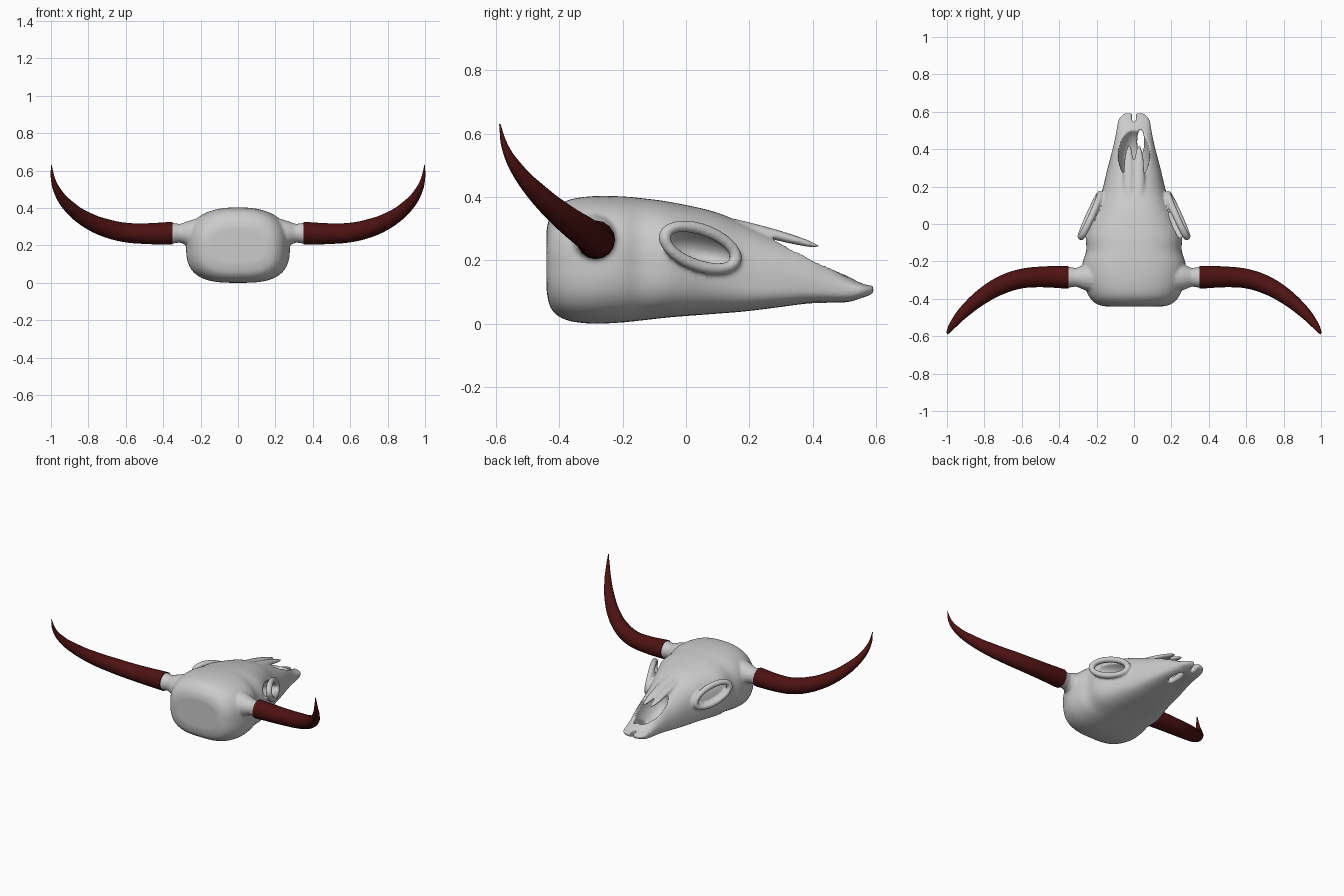
import bpy, bmesh, math
from mathutils import Matrix, Vector

if "Cube" in bpy.data.objects:
    bpy.data.objects.remove(bpy.data.objects["Cube"])

C = bpy.context


def finish(name, bm, matrix=None):
    if matrix:
        bm.transform(matrix)
    bmesh.ops.recalc_face_normals(bm, faces=bm.faces)
    me = bpy.data.meshes.new(name)
    bm.to_mesh(me)
    bm.free()
    ob = bpy.data.objects.new(name, me)
    C.collection.objects.link(ob)
    return ob


def placed(center, size, rot=None, side=1):
    m = Matrix.Translation(center) @ (rot or Matrix.Identity(4)) @ Matrix.Diagonal((*size, 1))
    return Matrix.Diagonal((side, 1, 1, 1)) @ m


def ball(name, matrix):
    bm = bmesh.new()
    bmesh.ops.create_uvsphere(bm, u_segments=32, v_segments=20, radius=1)
    return finish(name, bm, matrix)


def ring(name, rx, ry, r, matrix):
    bm = bmesh.new()
    n, k = 40, 10
    v = []
    for i in range(n):
        a = 2 * math.pi * i / n
        for j in range(k):
            b = 2 * math.pi * j / k
            v.append(bm.verts.new(((rx + r * math.cos(b)) * math.cos(a),
                                   (ry + r * math.cos(b)) * math.sin(a), r * math.sin(b))))
    for i in range(n):
        for j in range(k):
            p, q = (i + 1) % n, (j + 1) % k
            bm.faces.new((v[i*k+j], v[p*k+j], v[p*k+q], v[i*k+q]))
    return finish(name, bm, matrix)


def tube(name, pts, side, res=6):
    cu = bpy.data.curves.new(name, 'CURVE')
    cu.dimensions = '3D'
    cu.bevel_depth, cu.bevel_resolution = 1, 6
    cu.resolution_u, cu.use_fill_caps = res, True
    sp = cu.splines.new('BEZIER')
    sp.bezier_points.add(len(pts) - 1)
    for bp, (x, y, z, r) in zip(sp.bezier_points, pts):
        bp.co, bp.radius = (side * x, y, z), r
        bp.handle_left_type = bp.handle_right_type = 'AUTO'
    tmp = bpy.data.objects.new(name, cu)
    C.collection.objects.link(tmp)
    C.view_layer.update()
    me = bpy.data.meshes.new_from_object(tmp.evaluated_get(C.evaluated_depsgraph_get()))
    bpy.data.objects.remove(tmp)
    bm = bmesh.new()
    bm.from_mesh(me)
    bmesh.ops.remove_doubles(bm, verts=bm.verts, dist=0.0001)
    return finish(name, bm)


# Cranium and snout: stations of (y, half width, bottom z, widest z, top z)
stations = [
    (-0.44, 0.16, 0.10, 0.20, 0.30), (-0.425, 0.205, 0.045, 0.20, 0.345),
    (-0.38, 0.245, 0.012, 0.20, 0.387), (-0.30, 0.275, 0.0, 0.20, 0.402),
    (-0.21, 0.275, 0.003, 0.21, 0.402), (-0.14, 0.255, 0.01, 0.20, 0.396),
    (-0.05, 0.255, 0.02, 0.19, 0.384), (0.08, 0.205, 0.03, 0.16, 0.356),
    (0.18, 0.17, 0.038, 0.13, 0.318), (0.28, 0.146, 0.05, 0.12, 0.275),
    (0.38, 0.12, 0.063, 0.115, 0.238), (0.45, 0.103, 0.066, 0.112, 0.192),
    (0.51, 0.092, 0.068, 0.108, 0.15), (0.56, 0.082, 0.082, 0.108, 0.126),
    (0.592, 0.052, 0.095, 0.109, 0.12)]
rows = []
vs = [Vector(s) for s in stations]
for i in range(len(vs) - 1):
    a, b, c, d = vs[max(i-1, 0)], vs[i], vs[i+1], vs[min(i+2, len(vs)-1)]
    for t in (0, 0.25, 0.5, 0.75):
        rows.append(b + 0.5*t*((c-a) + t*((2*a - 5*b + 4*c - d) + t*(3*(b-c) + d - a))))
rows.append(vs[-1])
bm = bmesh.new()
N = 56
loops = []
for y, w, zb, zm, zt in rows:
    loop = []
    for k in range(N):
        a = 2 * math.pi * k / N
        c, s = math.cos(a), math.sin(a)
        e = 2 / 2.4 if s > 0 else 2 / 3
        h = zt - zm if s > 0 else zm - zb
        loop.append(bm.verts.new((math.copysign(abs(c)**e, c) * w, y,
                                  zm + math.copysign(abs(s)**e, s) * h)))
    loops.append(loop)
for p, q in zip(loops, loops[1:]):
    for k in range(N):
        bm.faces.new((p[k], p[(k+1) % N], q[(k+1) % N], q[k]))
bm.faces.new(loops[0])
bm.faces.new(loops[-1])
skull = finish("skull", bm)

# Orientation of the eye socket: long axis along the cheek, normal outwards
d = Vector((-0.11, 0.25, -0.085)).normalized()
n = Vector((0.88, 0.40, 0.12))
n = (n - n.dot(d) * d).normalized()
u = n.cross(d)
eye = Matrix((d, u, n)).transposed().to_4x4()
eye_at = Vector((0.232, 0.045, 0.24))

# Cutters: nasal cavity, eye sockets, palate holes, slit in the snout tip
cutters = [ball("nasal_cavity", placed((0, 0.375, 0.225), (0.083, 0.155, 0.125)))]
for s in (1, -1):
    cutters.append(ball("socket_cut", placed(eye_at, (0.125, 0.055, 0.10), eye, s)))
    cutters.append(ball("palate_cut", placed((0.036, 0.44, 0.1), (0.019, 0.068, 0.2), None, s)))
bm = bmesh.new()
bmesh.ops.create_cube(bm, size=1)
cutters.append(finish("tip_slit", bm, placed((0, 0.59, 0.11), (0.022, 0.09, 0.2))))
C.view_layer.objects.active = skull
for cut in cutters:
    mod = skull.modifiers.new("cut", 'BOOLEAN')
    mod.operation, mod.solver, mod.object = 'DIFFERENCE', 'EXACT', cut
    bpy.ops.object.modifier_apply(modifier=mod.name)
    bpy.data.objects.remove(cut)

# Added bone: socket rims, nasal prongs, horn cores
parts = [skull]
slope = Matrix.Rotation(-0.265, 4, 'X')
for s in (1, -1):
    parts.append(ring("rim", 0.128, 0.058, 0.02, placed(eye_at, (1, 1, 1), eye, s)))
    parts.append(ball("nasal", placed((0.027, 0.24, 0.292), (0.03, 0.19, 0.017), slope, s)))
    parts.append(tube("core", [(0.2, -0.285, 0.262, 0.09), (0.26, -0.285, 0.264, 0.07),
                               (0.31, -0.285, 0.265, 0.05), (0.36, -0.285, 0.265, 0.058)], s))

# Fuse everything into one smooth bone
bpy.ops.object.select_all(action='DESELECT')
for p in parts:
    p.select_set(True)
C.view_layer.objects.active = skull
bpy.ops.object.join()
mod = skull.modifiers.new("fuse", 'REMESH')
mod.mode, mod.voxel_size, mod.use_smooth_shade = 'VOXEL', 0.007, True
mod = skull.modifiers.new("soften", 'SMOOTH')
mod.factor, mod.iterations = 0.5, 6

# Horns
horn_mat = bpy.data.materials.new("horn_red")
horn_mat.diffuse_color = (0.075, 0.006, 0.006, 1)
horn_mat.use_nodes = True
horn_mat.node_tree.nodes["Principled BSDF"].inputs["Base Color"].default_value = horn_mat.diffuse_color
path = [(0.35, -0.285, 0.265, 0.061), (0.5, -0.283, 0.263, 0.055), (0.6, -0.292, 0.269, 0.052),
        (0.7, -0.323, 0.291, 0.049), (0.8, -0.379, 0.332, 0.043), (0.9, -0.462, 0.405, 0.033),
        (0.965, -0.535, 0.49, 0.021), (0.99, -0.572, 0.56, 0.011), (0.998, -0.588, 0.63, 0.002)]
for s, name in ((1, "horn_right"), (-1, "horn_left")):
    horn = tube(name, path, s, 5)
    horn.data.materials.clear()
    horn.data.materials.append(horn_mat)
    bpy.ops.object.select_all(action='DESELECT')
    horn.select_set(True)
    C.view_layer.objects.active = horn
    bpy.ops.object.shade_smooth_by_angle(angle=math.radians(40))
